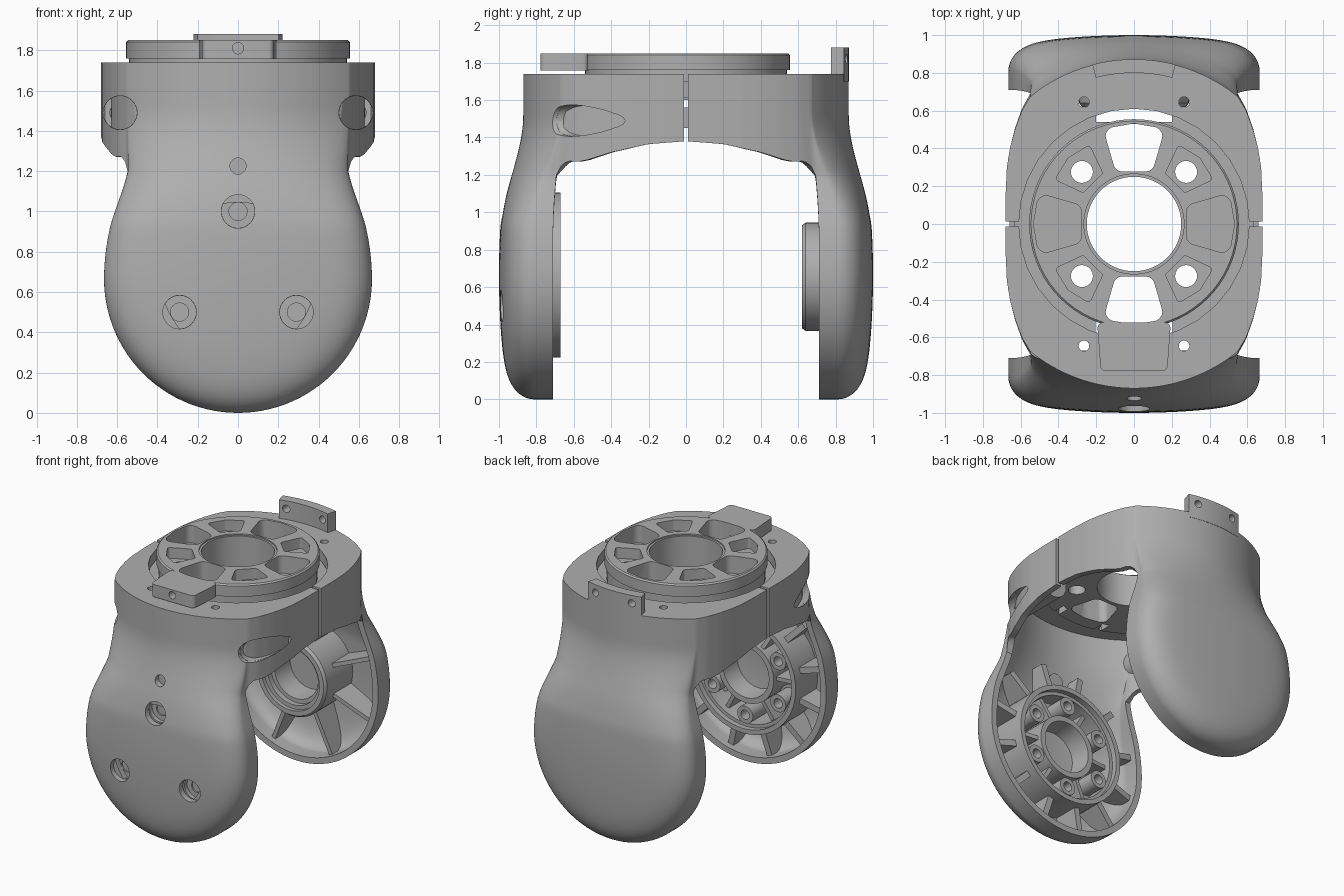
import bpy, bmesh, math
from mathutils import Matrix, Vector

old = bpy.data.objects.get("Cube")
if old:
    bpy.data.objects.remove(old, do_unlink=True)
grey = bpy.data.materials.new("plain_grey")
grey.use_nodes = True
grey.diffuse_color = (0.43, 0.43, 0.43, 1)
grey.node_tree.nodes["Principled BSDF"].inputs["Base Color"].default_value = grey.diffuse_color
R, TOP = 0.665, 1.74       # pod radius and centre height, collar top
SEAM, ARC = 0.55, 0.87     # half width of the pod and collar joint, collar radius
GAP = 0.012                # half width of the side slit

# helpers
def shade(ob):
    me = ob.data
    me.materials.clear()
    me.materials.append(grey)
    for p in me.polygons:
        p.use_smooth, p.material_index = True, 0
    me.set_sharp_from_angle(angle=math.radians(32))

def finish(name, bm, recalc=True):
    if recalc:
        bmesh.ops.recalc_face_normals(bm, faces=bm.faces)
    me = bpy.data.meshes.new(name)
    bm.to_mesh(me)
    bm.free()
    ob = bpy.data.objects.new(name, me)
    bpy.context.collection.objects.link(ob)
    shade(ob)
    return ob

def bake(ob):
    bpy.context.view_layer.update()
    me = bpy.data.meshes.new_from_object(ob.evaluated_get(bpy.context.evaluated_depsgraph_get()))
    ob.modifiers.clear()
    ob.data = me
    shade(ob)

def boolean(ob, tools, op="DIFFERENCE"):
    for t in tools:
        m = ob.modifiers.new("cut", "BOOLEAN")
        m.operation, m.solver, m.object = op, "EXACT", t
    bake(ob)
    for t in tools:
        bpy.data.objects.remove(t, do_unlink=True)

def measure(me):
    spans = [f(v.co[i] for v in me.vertices) for i in range(3) for f in (min, max)] if me.vertices else [9] * 6
    return sum(p.area for p in me.polygons), spans

def punch(ob, tool):
    """Cut a thin shell with the first solver that leaves the rest of it whole."""
    whole = ob.data
    area, spans = measure(whole)
    for solver in bpy.types.BooleanModifier.bl_rna.properties["solver"].enum_items.keys():
        m = ob.modifiers.new("punch", "BOOLEAN")
        m.operation, m.solver, m.object = "DIFFERENCE", solver, tool
        bake(ob)
        a, s = measure(ob.data)
        same = all(abs(p - q) < .01 for p, q in zip(s, spans))
        if same and .9 < a / area < 1.1 and len(ob.data.polygons) != len(whole.polygons):
            break
        ob.data = whole
    bpy.data.objects.remove(tool, do_unlink=True)

def prism(name, pts, lo, hi, mat=None):
    bm = bmesh.new()
    f = bm.faces.new([bm.verts.new((a, b, lo)) for a, b in pts])
    ext = bmesh.ops.extrude_face_region(bm, geom=[f])["geom"]
    bmesh.ops.translate(bm, vec=(0, 0, hi - lo), verts=[v for v in ext if isinstance(v, bmesh.types.BMVert)])
    bm.transform(mat or Matrix())
    return finish(name, bm)

def box(name, x, y, z):
    return prism(name, [(x[0], y[0]), (x[1], y[0]), (x[1], y[1]), (x[0], y[1])], *z)

def rounded(name, centres, r, lo, hi, turn=0):
    """Prism over the hull of circles."""
    bm = bmesh.new()
    for x, y in centres:
        for k in range(16):
            a = math.tau * k / 16
            for z in (lo, hi):
                bm.verts.new((x + r * math.cos(a), y + r * math.sin(a), z))
    res = bmesh.ops.convex_hull(bm, input=bm.verts)
    loose = {v for v in res["geom_interior"] + res["geom_unused"] if isinstance(v, bmesh.types.BMVert)}
    bmesh.ops.delete(bm, geom=list(loose), context="VERTS")
    bm.transform(Matrix.Rotation(turn, 4, "Z"))
    return finish(name, bm)

def lathe(name, prof, c=(0, R), side=1, n=56, upright=False):
    """Closed (radius, depth) profile spun about the y axis, or about z if upright."""
    bm, rings = bmesh.new(), []
    for k in range(n):
        u, v = math.cos(math.tau * k / n), math.sin(math.tau * k / n)
        rings.append([bm.verts.new((c[0] + r * u, c[1] + r * v, d) if upright
                                   else (c[0] + r * u, side * d, c[1] + r * v)) for r, d in prof])
    for A, B in zip(rings, rings[1:] + rings[:1]):
        for i in range(len(prof)):
            if prof[i][0] + prof[i - 1][0] > 0:
                bm.faces.new((A[i - 1], A[i], B[i], B[i - 1]))
    bmesh.ops.remove_doubles(bm, verts=bm.verts, dist=1e-5)
    return finish(name, bm)

def rod(name, r, lo, hi, c, side=1, upright=False):
    return lathe(name, [(0, lo), (r, lo), (r, hi), (0, hi)], c, side, 32, upright)

def lerp(table, t):
    for (a, p), (b, q) in zip(table, table[1:]):
        if t <= b:
            return p + (q - p) * max(0, t - a) / (b - a)
    return table[-1][1]

# body shell: two domed pods that flow into a split collar
SIDE_X = [(0, .68), (.15, .68), (.3, .673), (.4, .657), (.5, .631), (.6, .594), (.674, SEAM)]
SIDE_Z = [(0, 1.38), (.2, 1.365), (.4, 1.32), (.52, 1.28), (.57, 1.27), (.62, 1.275), (.65, 1.25), (.674, 1.2)]
N, M = 56, 30

def pod_point(k, z):
    """Point k across the pod at height z, easing into the collar arc."""
    c = min((z - R) / R, .5)
    w = R * math.sqrt(max(0, 1 - c * c)) if z < R else R - .12 * (min(z - R, .535) / .535) ** 1.9
    x = -w * math.cos(math.pi * min(max(k - 2, 0), N) / N)
    edge = min(k, N + 4 - k)
    if edge < 2:
        d = .71 + .05 * edge
    else:
        rho = min(1, math.sqrt((x / w) ** 2 * (1 - c * c) + c * c)) if w > 1e-6 else 1
        d = .81 + .05 * (1 - rho ** 2) + .14 * math.sqrt(max(0, 1 - rho ** 8))
    cx = -SEAM * math.cos(math.pi * k / (N + 4))
    t = min(max((z - .9) / .62, 0), 1)
    return Vector((x, -d, z)).lerp(Vector((cx, -math.sqrt(ARC ** 2 - cx ** 2), z)), t * t * (3 - 2 * t))

def shell(name, turn):
    bm = bmesh.new()
    high = [1.2 + (TOP - 1.2) * i / 18 for i in range(19)]
    low = [R * (1 - math.cos(math.pi / 2 * i / 26)) for i in range(27)]
    low += [R + (1.2 - R) * i / 18 for i in range(1, 18)]
    def skin(cols):
        g = [[bm.verts.new(p) for p in col] for col in cols]
        for A, B in zip(g, g[1:]):
            for i in range(len(A) - 1):
                bm.faces.new((A[i], B[i], B[i + 1], A[i + 1]))
    skin([[pod_point(k, z) for z in low + high] for k in range(N + 5)])
    # flanks run from the slit to the pod edge
    for s in (-1, 1):
        cols = []
        for k in range(M + 1):
            y, col = GAP + (.674 - GAP) * k / M, []
            for z in high:
                edge = pod_point(0, z)
                h = lerp(SIDE_Z, y) + (z - 1.2) / (TOP - 1.2) * (TOP - lerp(SIDE_Z, y))
                p = Vector((-lerp(SIDE_X, y), -y, h)) + (edge - Vector((-SEAM, -.674, z))) * (k / M) ** 3
                p = edge if k == M else p
                col.append(Vector((-s * p.x, p.y, p.z)))
            cols.append(col)
        skin(cols if s > 0 and cols[0][0].x < 0 or s < 0 and cols[0][0].x < 0 else cols[::-1])
    bmesh.ops.remove_doubles(bm, verts=bm.verts, dist=1e-4)
    bm.transform(Matrix.Rotation(turn, 4, "Z"))
    ob = finish(name, bm, recalc=False)
    m = ob.modifiers.new("wall", "SOLIDIFY")
    m.thickness, m.offset = .045, -1
    bake(ob)
    return ob

front = shell("front_shell", 0)
shell("back_shell", math.pi)
quarter = [(lerp(SIDE_X, .674 * i / 16), .674 * i / 16) for i in range(17)]
quarter += [(x, math.sqrt(ARC ** 2 - x * x)) for x in (SEAM * (1 - i / 14) for i in range(1, 15))]
outline = {(round(sx * x, 5) + 0.0, round(sy * y, 5) + 0.0) for x, y in quarter for sx in (-1, 1) for sy in (-1, 1)}
outline = sorted(outline, key=lambda p: math.atan2(p[1], p[0]))

# front fastener holes
for c in [(0, 1.0), (-.29, .5), (.29, .5)]:
    punch(front, rod("bolt_cut", .083, .8, 1.1, c, -1))
    lathe("bolt_socket", [(0, .84), (.1, .84), (.1, .93), (.082, .93), (.082, .9), (.045, .9), (.045, .87), (0, .87)], c, -1, 32)
punch(front, rod("pin_cut", .04, .8, 1.1, (0, 1.225), -1))
rod("pin_plug", .06, .82, .885, (0, 1.225), -1)
for s in (-1, 1):
    c = (s * .585, 1.49)
    punch(front, rod("side_cut", .084, .25, 1.1, c, -1))
    boss = lathe("side_screw_boss", [(0, .15), (.11, .15), (.11, .8), (.083, .8), (.083, .3), (.05, .3),
                                     (.05, .24), (0, .24)], c, -1, 32)
    boolean(boss, [prism("hull", [(x * .983, y * .983) for x, y in outline], 1.3, 1.7)], "INTERSECT")

# collar top
plate = prism("collar_plate", [(x * .97, y * .97) for x, y in outline], 1.66, TOP)
holes = [rod("hole", .028, 1.5, 1.9, (sx * .265, sy * .645), upright=True) for sx in (-1, 1) for sy in (-1, 1)]
boolean(plate, holes + [rod("bore", .61, 1.5, 1.9, (0, 0), upright=True), box("slit", (-1, 1), (-GAP, GAP), (1.5, 1.9))])
seat = lathe("seat_ring", [(.53, 1.6), (.63, 1.6), (.63, 1.65), (.53, 1.65)], (0, 0), n=72, upright=True)
windows = [box("window", (s * .18 - .025, s * .18 + .025), (-.61, -.5), (1.5, 1.8)) for s in (-1, 1)]
boolean(seat, windows + [box("window", (-.2, .2), (.54, .8), (1.5, 1.8))])
for s in (-1, 1):
    for z in ((1.45, 1.56), (1.61, 1.7)):
        box("slit_bridge", (s * .645 - .015, s * .645 + .015), (-.02, .02), z)

# turntable with tab and lug
table = lathe("turntable", [(.25, 1.6), (.54, 1.6), (.54, 1.76), (.555, 1.76), (.555, 1.84), (.545, 1.85),
                            (.265, 1.85), (.265, 1.84), (.25, 1.84)], (0, 0), n=72, upright=True)
cuts = []
big = [(-.06, .327), (.06, .327), (.1, .465), (-.1, .465), (0, .482)]
small = [(-.06, .325), (.06, .325), (.105, .45), (-.105, .45), (0, .475)]
for k in range(4):
    a = k * math.pi / 2
    b = a + math.pi / 4
    cuts.append(rounded("pocket", big, .05, 1.72 if k % 2 else 1.5, 1.95, a))
    cuts.append(rounded("corner_pocket", small, .018, 1.77, 1.95, b))
    cuts.append(rod("hole", .058, 1.5, 1.95, (.39 * math.cos(b), .39 * math.sin(b)), upright=True))
boolean(table, cuts)
tab = rounded("front_tab", [(-.15, -.75), (.15, -.75), (.165, -.55), (-.165, -.55)], .028, 1.757, 1.85)
boolean(tab, [rod("hole", .028, .72, .9, (0, 1.81), -1)])
angles = [-.255 + .51 * i / 12 for i in range(13)]
bar = [(r * math.sin(a), r * math.cos(a)) for r, run in ((.872, angles), (.8, angles[::-1])) for a in run]
lug = prism("back_lug", bar, 1.7, 1.88)
boolean(lug, [rod("hole", .027, .6, 1, (s * .15, 1.82)) for s in (-1, 1)])

# pod interiors
def rib(name, a, prof, t, side):
    u, v = Vector((math.cos(a), 0, math.sin(a))), Vector((0, side, 0))
    m = Matrix((u, v, u.cross(v))).transposed().to_4x4()
    m.translation = (0, 0, R)
    prism(name, prof, -t / 2, t / 2, m)

lathe("back_hub", [(0, .95), (.29, .95), (.29, .64), (.275, .62), (.24, .62), (.24, .65), (.21, .65),
                   (.21, .69), (.18, .69), (.17, .86), (0, .86)], (0, .655))
for k in range(8):
    rib("back_rib", math.pi / 8 + k * math.pi / 4, [(.27, .95), (.5, .93), (.63, .86), (.63, .76), (.27, .74)], .03, 1)
lathe("front_hub_ring", [(.44, .94), (.44, .67), (.405, .67), (.405, .71), (.38, .71), (.38, .94)], side=-1)
lathe("front_hub_cup", [(0, .95), (.23, .95), (.23, .71), (.19, .71), (.175, .86), (0, .88)], side=-1)
for k in range(6):
    a = math.pi / 2 + k * math.pi / 3
    c = (.315 * math.cos(a), R + .315 * math.sin(a))
    lathe("front_hub_boss", [(0, .89), (.065, .89), (.065, .7), (.035, .7), (.035, .82), (0, .82)], c, -1, 24)
    rib("front_hub_spoke", a + math.pi / 6, [(.21, .94), (.39, .94), (.39, .76), (.21, .74)], .03, -1)
for k in range(12):
    rib("front_rib", math.pi / 12 + k * math.pi / 6, [(.43, .935), (.5, .93), (.63, .86), (.63, .76), (.43, .74)], .045, -1)
